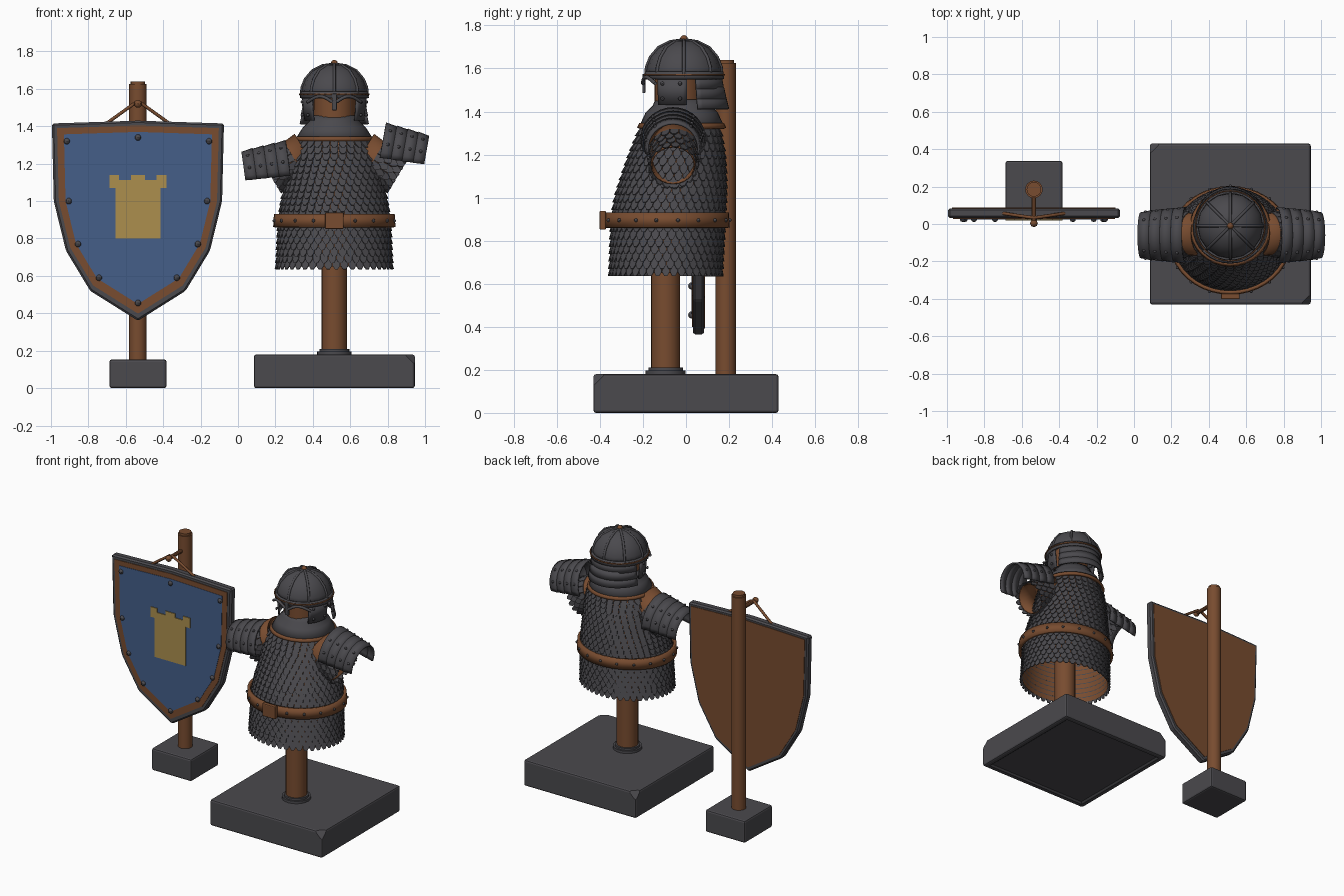
import bpy, bmesh
from math import sin, cos, pi, radians, hypot
from mathutils import Vector, Matrix

cube = bpy.data.objects.get("Cube")
if cube:
    bpy.data.objects.remove(cube, do_unlink=True)


def material(name, rgb):
    m = bpy.data.materials.new(name)
    m.use_nodes = True
    m.diffuse_color = (*rgb, 1)
    m.node_tree.nodes["Principled BSDF"].inputs["Base Color"].default_value = (*rgb, 1)
    return m


STEEL = material("dark_steel", (.069, .067, .075))
BROWN = material("brown_leather", (.188, .072, .029))
BLUE = material("shield_blue", (.058, .112, .25))
GOLD = material("emblem_gold", (.413, .275, .076))
CX, SX = .515, -.535        # centre lines of the armour stand and the shield stand


def add(name, data, mat):
    ob = bpy.data.objects.new(name, data)
    data.materials.append(mat)
    bpy.context.collection.objects.link(ob)
    return ob


def finish(name, bm, mat, smooth=True, fix=True):
    if fix:
        bmesh.ops.recalc_face_normals(bm, faces=bm.faces[:])
    me = bpy.data.meshes.new(name)
    bm.to_mesh(me)
    bm.free()
    ob = add(name, me, mat)
    if smooth:
        bpy.ops.object.select_all(action='DESELECT')
        ob.select_set(True)
        bpy.context.view_layer.objects.active = ob
        bpy.ops.object.shade_smooth_by_angle(angle=radians(35))
    return ob


def block(size, center, bevel):
    bm = bmesh.new()
    bmesh.ops.create_cube(bm, size=1, matrix=Matrix.Translation(center) @ Matrix.Diagonal((*size, 1)))
    bmesh.ops.bevel(bm, geom=bm.edges[:], offset=bevel, segments=2, profile=.5, affect='EDGES')
    return bm


def rod(name, mat, start, end, r, seg=16):
    bm = bmesh.new()
    a, b = Vector(start), Vector(end)
    turn = (b - a).to_track_quat('Z', 'Y').to_matrix().to_4x4()
    bmesh.ops.create_cone(bm, cap_ends=True, segments=seg, radius1=r, radius2=r,
                          depth=(b - a).length, matrix=Matrix.Translation((a + b) / 2) @ turn)
    return finish(name, bm, mat)


def balls(name, mat, spots, r):
    bm = bmesh.new()
    for p in spots:
        bmesh.ops.create_uvsphere(bm, u_segments=8, v_segments=6, radius=r, matrix=Matrix.Translation(p))
    return finish(name, bm, mat)


def tube(name, mat, paths, r):
    cu = bpy.data.curves.new(name, 'CURVE')
    cu.dimensions, cu.bevel_depth, cu.bevel_resolution = '3D', r, 2
    for path in paths:
        sp = cu.splines.new('POLY')
        sp.points.add(len(path) - 1)
        for q, p in zip(sp.points, path):
            q.co = (*p, 1)
    return add(name, cu, mat)


def shell(name, mat, prof, center, arc=(0, 360), seg=32, thick=.01, matrix=None):
    """Sweep rings (rx, ry, z) around an upright axis, whole or over an arc."""
    bm = bmesh.new()
    whole = arc[1] - arc[0] == 360
    n = seg if whole else seg + 1
    rings = []
    for rx, ry, z in prof:
        angles = [radians(arc[0] + (arc[1] - arc[0]) * i / seg) for i in range(n)]
        rings.append([bm.verts.new((center[0] + rx * cos(a), center[1] + ry * sin(a), z)) for a in angles])
    for lo, hi in zip(rings, rings[1:]):
        for i in range(seg):
            j = (i + 1) % n
            bm.faces.new((lo[i], lo[j], hi[j], hi[i]))
    if matrix:
        bm.transform(matrix)
    ob = finish(name, bm, mat, fix=False)
    mod = ob.modifiers.new("thickness", 'SOLIDIFY')
    mod.thickness, mod.offset = thick, 0
    return ob


def scales(name, surf, v0, v1, step=.034, h=.052, width=.039):
    """Overlapping rows of scales on surf(angle, v) -> point, ring centre."""
    bm = bmesh.new()
    outline = [(-.5, 0), (-.5, .65), (-.2, 1), (.2, 1), (.5, .65), (.5, 0)]
    row, v = 0, v0 + h
    while v <= v1:
        ring = [surf(2 * pi * i / 48, v)[0] for i in range(48)]
        n = max(8, round(sum((ring[i] - ring[i - 1]).length for i in range(48)) / width))
        for i in range(n):
            a = 2 * pi * (i + row % 2 / 2) / n
            top, c = surf(a, v)
            low = surf(a, v - h)[0]
            side = surf(a + .01, v)[0] - surf(a - .01, v)[0]
            w = side.length / .02 * 2 * pi / n * .97
            side.normalize()
            out = side.cross(top - low).normalized()
            if out.dot(top - c) < 0:
                out = -out
            front, back = [], []
            for u, k in outline:
                p = top.lerp(low, k) + side * u * w + out * (.004 + .013 * k)
                front.append(bm.verts.new(p))
                back.append(bm.verts.new(p - out * .006))
            bm.faces.new(front)
            bm.faces.new(back[::-1])
            for j in range(6):
                bm.faces.new((front[j - 1], front[j], back[j], back[j - 1]))
        row, v = row + 1, v + step
    return finish(name, bm, STEEL, smooth=False)


# Stand base with chipped corners and a recessed front panel
bm = block((.86, .86, .18), (CX, 0, .09), .012)
face = min(bm.faces, key=lambda f: f.calc_center_median().y - f.calc_area())
bmesh.ops.inset_region(bm, faces=[face], thickness=.03)
bmesh.ops.inset_region(bm, faces=[face], thickness=.018, depth=-.01)
for s in (1, -1):
    cut = bmesh.ops.bisect_plane(bm, geom=bm.verts[:] + bm.edges[:] + bm.faces[:], clear_outer=True,
                                 plane_co=(CX + s * .41, -s * .41, .165), plane_no=(s, -s, 1))
    edges = [e for e in cut["geom_cut"] if isinstance(e, bmesh.types.BMEdge)]
    bmesh.ops.holes_fill(bm, edges=edges, sides=0)
finish("stand_base", bm, STEEL, smooth=False)
rod("stand_pole", BROWN, (CX, -.095, .17), (CX, -.095, 1.3), .068, 20)
rod("pole_flange", STEEL, (CX, -.095, .18), (CX, -.095, .197), .092, 24)
rod("pole_collar", STEEL, (CX, -.095, .19), (CX, -.095, .21), .08, 24)

# Torso: z, half width, front y, back y
TORSO = [(.63, .303, -.347, .158), (.9, .29, -.338, .172), (1, .275, -.322, .178),
         (1.1, .252, -.29, .178), (1.2, .238, -.255, .172), (1.3, .215, -.215, .155),
         (1.36, .18, -.19, .14), (1.42, .1, -.13, .08)]


def torso(a, z):
    for lo, hi in zip(TORSO, TORSO[1:]):
        if z <= hi[0]:
            break
    t = (z - lo[0]) / (hi[0] - lo[0])
    rx, yf, yb = [p + (q - p) * t for p, q in zip(lo[1:], hi[1:])]
    c = Vector((CX, (yf + yb) / 2, z))
    return c + Vector((rx * cos(a), (yb - yf) / 2 * sin(a), 0)), c


bm = bmesh.new()
rings = [[bm.verts.new(torso(2 * pi * i / 40, r[0] + .02 * (r is TORSO[0]))[0]) for i in range(40)] for r in TORSO]
for lo, hi in zip(rings, rings[1:]):
    for i in range(40):
        bm.faces.new((lo[i - 1], lo[i], hi[i], hi[i - 1]))
finish("leather_lining", bm, BROWN, fix=False)
scales("scale_coat", torso, .635, 1.35)

# Belt, buckle and studs
BY = -.0875
shell("belt", BROWN, [(.318, .282, .86), (.314, .278, .93)], (CX, BY), seg=40, thick=.018)
finish("belt_buckle", block((.1, .03, .088), (CX, -.387, .895), .006), BROWN, smooth=False)
balls("belt_studs", STEEL, [(CX + .326 * cos(a), BY + .29 * sin(a), .895)
                            for a in [pi * (i + .5) / 9 for i in range(18)]], .009)

# Sleeves and arm plates
arm_studs = []
for side, s, start, end in (("left", 1, (.765, -.06, 1.27), (1.0, -.06, 1.228)),
                            ("right", -1, (.275, -.06, 1.175), (.036, -.06, 1.142))):
    sh, tip = Vector((CX + s * .15, -.05, 1.255)), Vector((CX + s * .325, -.06, 1.15))
    axis = (sh - tip).normalized()
    e1 = Vector((0, 1, 0))
    e2 = axis.cross(e1)
    length = (sh - tip).length

    def sleeve(a, v):
        t = v / length
        c = tip.lerp(sh, t)
        return c + (e1 * cos(a) + e2 * sin(a)) * (.1 + .02 * t), c

    scales(side + "_sleeve_scales", sleeve, -.02, .15)
    place = Matrix.Translation(tip) @ Matrix((e1, e2, axis)).transposed().to_4x4()
    shell(side + "_sleeve_lining", BROWN, [(.099, .099, 0), (.119, .119, length)], (0, 0),
          seg=24, thick=.006, matrix=place)
    a, b = Vector(start), Vector(end)
    d = (b - a).normalized()
    y = Vector((0, 1, 0))
    place = Matrix.Translation(a) @ Matrix((y.cross(d) * s * s, d.cross(y.cross(d)), d)).transposed().to_4x4()
    if (place.to_3x3() @ Vector((1, 0, 0))).z < 0:      # keep the arch above the arm
        place = place @ Matrix.Rotation(pi, 4, 'Z')
    part = (b - a).length / 4
    for i in range(4):
        r = .148 - .006 * i
        shell(f"{side}_arm_plate_{i + 1}", STEEL, [(r, r, part * i), (r - .012, r - .012, part * (i + 1.15) - part * .15 * (i == 3))],
              (0, 0), (-105, 105), 18, .01, place)
        for deg in (-75, -40, 40, 75):
            q = radians(deg)
            arm_studs.append(place @ Vector(((r - .002) * cos(q), (r - .002) * sin(q), part * (i + .5))))
balls("arm_plate_studs", STEEL, arm_studs, .009)

# Neck mantle and its trim
shell("neck_mantle", STEEL, [(.2, .19, 1.335), (.165, .165, 1.39), (.13, .13, 1.425), (.118, .118, 1.455)], (CX, -.02))
shell("mantle_trim", BROWN, [(.21, .2, 1.322), (.2, .19, 1.343)], (CX, -.02), thick=.016)
rod("wooden_head", BROWN, (CX, -.035, 1.36), (CX, -.035, 1.6), .112, 24)

# Helmet
HY = -.01
DOME = [(.172, 1.56), (.168, 1.605), (.15, 1.65), (.112, 1.695), (.058, 1.722), (.002, 1.73)]
shell("helmet_dome", STEEL, [(r, r, z) for r, z in DOME], (CX, HY), seg=16)
tube("helmet_ribs", STEEL, [[(CX + (r + .005) * cos(a), HY + (r + .005) * sin(a), z + .002) for r, z in DOME]
                            for a in [pi * i / 4 for i in range(8)]], .008)
shell("helmet_band", STEEL, [(.18, .182, 1.55), (.176, .178, 1.585)], (CX, HY))
shell("helmet_band_trim", BROWN, [(.186, .188, 1.568), (.186, .188, 1.575)], (CX, HY), thick=.006)
balls("helmet_knob", BROWN, [(CX, HY, 1.737)], .018)
for i in range(3):
    z = 1.56 - .047 * i
    shell(f"neck_guard_{i + 1}", STEEL, [(.178 + .006 * i, .182 + .012 * i, z - .055), (.168 + .005 * i, .172 + .01 * i, z)],
          (CX, HY), (18, 162), 20)
for side, arc in (("left", (-45, 5)), ("right", (175, 225))):
    shell(side + "_cheek_guard", STEEL, [(.155, .165, 1.43), (.168, .17, 1.555)], (CX, HY), arc, 8)
finish("nose_guard", block((.026, .014, .09), (CX, -.196, 1.53), .004), STEEL, smooth=False)
tube("brow_arches", STEEL, [[(CX + s * (.012 + .13 * t), HY - .19 * cos(.8 * t), 1.53 + .03 * sin(pi * t))
                             for t in [k / 8 for k in range(9)]] for s in (1, -1)], .009)
balls("cheek_studs", STEEL, [(CX + s * .172 * cos(q), HY - .176 * sin(q), z)
                             for s in (1, -1) for q in (.1, .6) for z in (1.46, 1.53)], .009)

# Shield stand
finish("shield_stand_block", block((.305, .305, .153), (SX, .185, .0765), .012), STEEL, smooth=False)
rod("shield_post", BROWN, (SX, .185, .14), (SX, .185, 1.625), .047)
rod("shield_post_cap", BROWN, (SX, .185, 1.62), (SX, .185, 1.64), .039)
rod("shield_peg", BROWN, (SX, .2, 1.52), (SX, 0, 1.52), .013, 10)
balls("shield_peg_knob", BROWN, [(SX, .004, 1.52)], .021)
tube("shield_rope", BROWN, [[(SX - .175, .058, 1.41), (SX - .015, .035, 1.525),
                             (SX + .015, .035, 1.525), (SX + .175, .058, 1.41)]], .009)

# Shield: layered plates from one half outline, mirrored
HALF = [(.46, 1.415), (.45, 1), (.385, .735), (.255, .52)]
OUTLINE = [(0, 1.43)] + HALF + [(0, .36)] + [(-x, z) for x, z in reversed(HALF)]


def plate(name, mat, pts, y0, y1, scale=1, bevel=0):
    bm = bmesh.new()
    f = bm.faces.new([bm.verts.new((SX + x * scale, y0, 1 + (z - 1) * scale)) for x, z in pts])
    new = bmesh.ops.extrude_face_region(bm, geom=[f])["geom"]
    bmesh.ops.translate(bm, verts=[v for v in new if isinstance(v, bmesh.types.BMVert)], vec=(0, y1 - y0, 0))
    if bevel:
        bmesh.ops.bevel(bm, geom=bm.edges[:], offset=bevel, segments=1, affect='EDGES')
    return finish(name, bm, mat, smooth=False)


plate("shield_rim", STEEL, OUTLINE, .032, .084, 1, .01)
plate("shield_back", BROWN, OUTLINE, .08, .088, .95)
plate("shield_border", BROWN, OUTLINE, .028, .036, .94)
plate("shield_field", BLUE, OUTLINE, .025, .033, .86)
tower = [(.12, .8), (.12, 1.07), (.152, 1.07), (.152, 1.14), (.1, 1.14), (.1, 1.112), (.037, 1.112), (.037, 1.14)]
plate("tower_emblem", GOLD, tower + [(-x, z) for x, z in reversed(tower)], .02, .028)
spots = [(0, 1.34), (0, .455)] + [(s * x, z) for s in (1, -1)
                                  for x, z in ((.38, 1.32), (.37, 1), (.32, .77), (.208, .59))]
balls("shield_studs", STEEL, [(SX + x, .027, z) for x, z in spots], .017)
